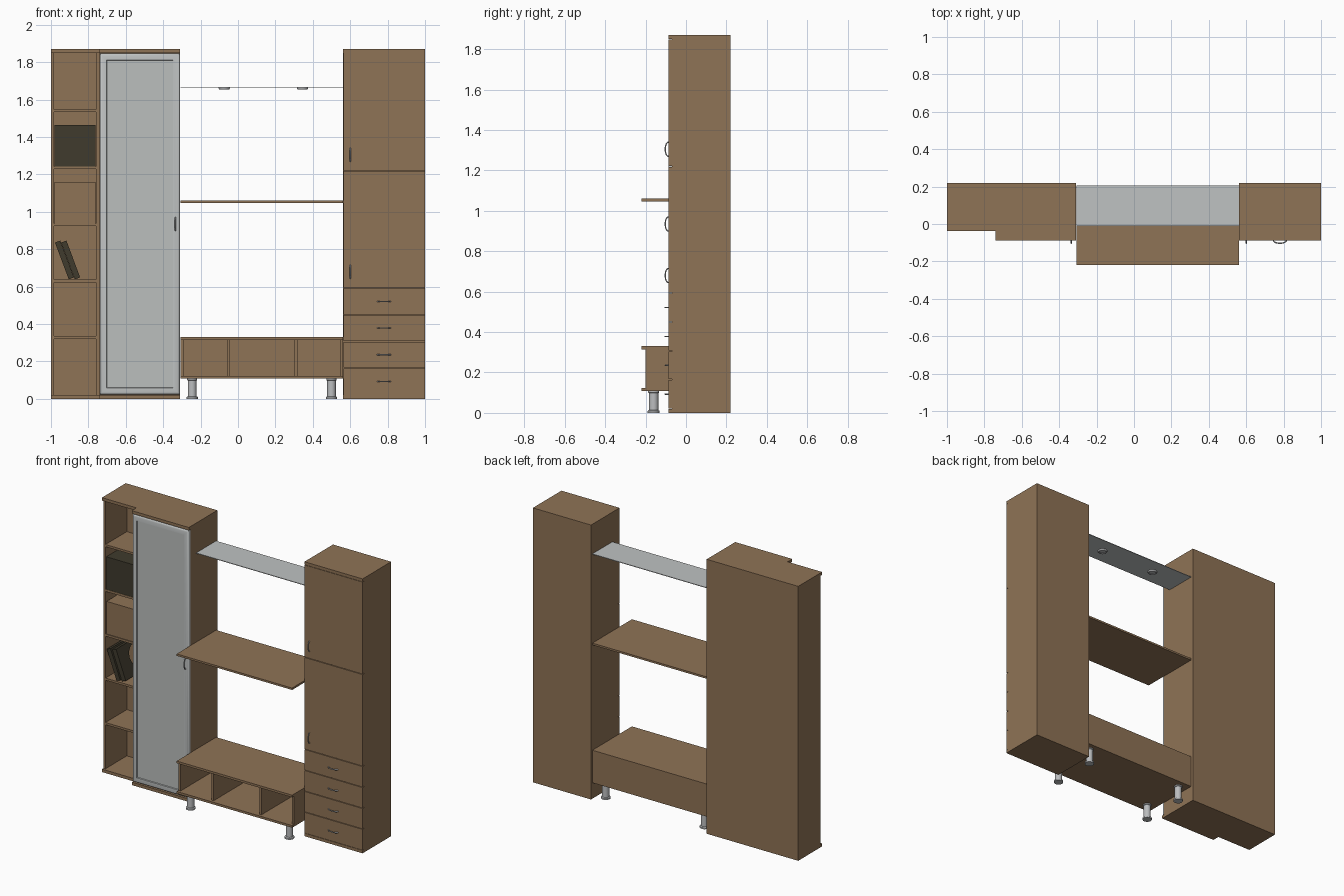
import bpy, bmesh, math
from mathutils import Matrix

if "Cube" in bpy.data.objects:
    bpy.data.objects.remove(bpy.data.objects["Cube"])


def material(name, rgb):
    m = bpy.data.materials.new(name)
    m.diffuse_color = (*rgb, 1)
    m.use_nodes = True
    m.node_tree.nodes["Principled BSDF"].inputs["Base Color"].default_value = m.diffuse_color
    return m


WOOD = material("wood", (0.275, 0.172, 0.092))
GREY = material("grey_frame", (0.53, 0.55, 0.55))
PANEL = material("door_panel_grey", (0.50, 0.52, 0.51))
GLASS = material("shelf_glass", (0.52, 0.54, 0.54))
METAL = material("metal", (0.50, 0.51, 0.52))
DARK = material("dark_box", (0.050, 0.043, 0.026))


def finish(name, bm, mat):
    bmesh.ops.recalc_face_normals(bm, faces=bm.faces)
    me = bpy.data.meshes.new(name)
    bm.to_mesh(me)
    bm.free()
    me.materials.append(mat)
    ob = bpy.data.objects.new(name, me)
    bpy.context.collection.objects.link(ob)
    return ob


def box(name, x0, x1, y0, y1, z0, z1, mat=WOOD):
    bm = bmesh.new()
    m = Matrix.Translation(((x0 + x1) / 2, (y0 + y1) / 2, (z0 + z1) / 2))
    bmesh.ops.create_cube(bm, size=1, matrix=m @ Matrix.Diagonal((x1 - x0, y1 - y0, z1 - z0, 1)))
    return finish(name, bm, mat)


def smooth(ob):
    for o in bpy.context.selected_objects:
        o.select_set(False)
    ob.select_set(True)
    bpy.context.view_layer.objects.active = ob
    bpy.ops.object.shade_smooth_by_angle(angle=math.radians(35))


def lathe(name, profile, loc, mat, n=24):
    bm = bmesh.new()
    vs = [bm.verts.new((r, 0, z)) for r, z in profile]
    es = [bm.edges.new(p) for p in zip(vs, vs[1:])]
    bmesh.ops.spin(bm, geom=vs + es, cent=(0, 0, 0), axis=(0, 0, 1), angle=2 * math.pi, steps=n)
    bmesh.ops.remove_doubles(bm, verts=bm.verts, dist=1e-5)
    ob = finish(name, bm, mat)
    ob.location = loc
    smooth(ob)


def handle(name, x, y, z, vertical):
    # bowed bar from a half ellipse
    cu = bpy.data.curves.new(name, 'CURVE')
    cu.dimensions = '3D'
    cu.bevel_depth = 0.0035
    cu.bevel_resolution = 1
    sp = cu.splines.new('POLY')
    sp.points.add(12)
    for i, p in enumerate(sp.points):
        a = math.pi * i / 12
        t, d = 0.035 * math.cos(a), -0.016 * math.sin(a)
        p.co = (x, y + d, z + t, 1) if vertical else (x + t, y + d, z, 1)
    tmp = bpy.data.objects.new(name + "_path", cu)
    bpy.context.collection.objects.link(tmp)
    bpy.context.view_layer.update()
    me = bpy.data.meshes.new_from_object(tmp.evaluated_get(bpy.context.evaluated_depsgraph_get()))
    bpy.data.objects.remove(tmp)
    me.materials.clear()
    me.materials.append(METAL)
    ob = bpy.data.objects.new(name, me)
    bpy.context.collection.objects.link(ob)
    smooth(ob)


BACK, FRONT, H = 0.22, -0.087, 1.87

# open shelf column
box("shelf_column_top", -1, -0.74, -0.037, BACK, 1.85, H)
box("shelf_column_base", -1, -0.74, -0.037, BACK, 0, 0.02)
box("shelf_column_side", -1, -0.985, -0.022, BACK, 0.02, 1.85)
box("shelf_column_inner_side", -0.758, -0.74, -0.022, BACK, 0.02, 1.85)
box("shelf_column_back", -0.985, -0.758, 0.21, BACK, 0.02, 1.85)
for i, z in enumerate((0.335, 0.638, 0.938, 1.243, 1.548)):
    box(f"column_shelf_{i}", -0.985, -0.758, -0.02, 0.21, z - 0.015, z)

# boxes and leaning file holders on the shelves
box("dark_storage_box", -0.98, -0.762, -0.018, 0.18, 1.243, 1.465, DARK)
box("wood_storage_box", -0.98, -0.762, -0.015, 0.18, 0.938, 1.16)
for i in range(2):
    bm = bmesh.new()
    pts = [(0, 0), (0.17, 0), (0.17, 0.04)]
    pts += [(0.17 - 0.07 * math.sin(a), 0.115 - 0.07 * math.cos(a))
            for a in (math.pi * k / 8 for k in range(9))]
    pts += [(0.17, 0.21), (0, 0.21)]
    f = bm.faces.new([bm.verts.new((0, y, z)) for y, z in pts])
    ext = bmesh.ops.extrude_face_region(bm, geom=[f])["geom"]
    bmesh.ops.translate(bm, verts=[v for v in ext if isinstance(v, bmesh.types.BMVert)], vec=(0.03, 0, 0))
    ob = finish(f"file_holder_{i}", bm, DARK)
    ob.rotation_euler.y = -math.radians(20.5)
    ob.location = (-0.905 + 0.033 * i, -0.015 + 0.012 * i, 0.639)

# wardrobe
box("wardrobe_body", -0.74, -0.31, -0.067, BACK, 0.02, 1.85)
box("wardrobe_top", -0.74, -0.31, FRONT, BACK, 1.85, H)
box("wardrobe_base", -0.74, -0.31, FRONT, BACK, 0, 0.02)

# wardrobe door: rounded rim, inset recessed panel
door = box("wardrobe_door", -0.738, -0.311, FRONT, -0.067, 0.024, 1.846, GREY)
door.data.materials.append(PANEL)
bm = bmesh.new()
bm.from_mesh(door.data)
bm.faces.ensure_lookup_table()
face = min(bm.faces, key=lambda f: f.calc_center_median().y)
bmesh.ops.bevel(bm, geom=list(face.edges), offset=0.012, segments=3, profile=0.5, affect='EDGES')
face = max((f for f in bm.faces if f.normal.y < -0.99), key=lambda f: f.calc_area())
bmesh.ops.inset_region(bm, faces=[face], thickness=0.033)
bmesh.ops.inset_region(bm, faces=[face], thickness=0.003, depth=-0.006)
face.material_index = 1
bm.to_mesh(door.data)
bm.free()
smooth(door)
handle("wardrobe_handle", -0.335, FRONT, 0.935, True)

# right cabinet with two doors and four drawers
box("cabinet_body", 0.562, 1, -0.07, BACK, 0.02, 1.85)
box("cabinet_top", 0.562, 1, FRONT, BACK, 1.85, H)
box("cabinet_base", 0.562, 1, FRONT, BACK, 0, 0.02)
levels = (0.02, 0.165, 0.307, 0.45, 0.593, 1.22, 1.85)
for i, (a, b) in enumerate(zip(levels, levels[1:])):
    kind = "drawer" if i < 4 else "door"
    box(f"cabinet_{kind}_{i}", 0.563, 0.999, FRONT, -0.07, a + 0.002, b - 0.002)
    if i < 4:
        handle(f"drawer_handle_{i}", 0.78, FRONT, (a + b) / 2, False)
for i, z in enumerate((0.68, 1.305)):
    handle(f"door_handle_{i}", 0.6, FRONT, z, True)

# low bench between the towers
X0, X1, YF, YB = -0.308, 0.562, -0.22, 0.205
box("bench_top", X0, X1, YF, YB, 0.315, 0.33)
box("bench_floor", X0, X1, YF, YB, 0.108, 0.123)
box("bench_back", X0, X1, YB - 0.01, YB, 0.123, 0.315)
for i, x in enumerate((X0 + 0.008, -0.051, 0.309, X1 - 0.008)):
    box(f"bench_divider_{i}", x - 0.008, x + 0.008, -0.2, YB - 0.01, 0.123, 0.315)
leg = [(0, 0), (0.03, 0), (0.03, 0.01), (0.023, 0.014), (0.023, 0.098), (0.027, 0.1), (0.027, 0.108), (0, 0.108)]
for x in (-0.245, 0.5):
    for y in (-0.16, 0.15):
        lathe("bench_leg", leg, (x, y, 0), METAL)

# middle wood shelf and upper glass shelf with spotlights
box("middle_shelf", X0, X1, YF, YB, 1.047, 1.06)
box("glass_shelf", X0, X1, -0.01, YB, 1.664, 1.668, GLASS)
spot = [(0, 0.004), (0.018, 0.004), (0.021, 0), (0.027, 0), (0.03, 0.005), (0.03, 0.01), (0, 0.01)]
for x in (-0.073, 0.345):
    lathe("spotlight", spot, (x, 0.097, 1.655), METAL)
